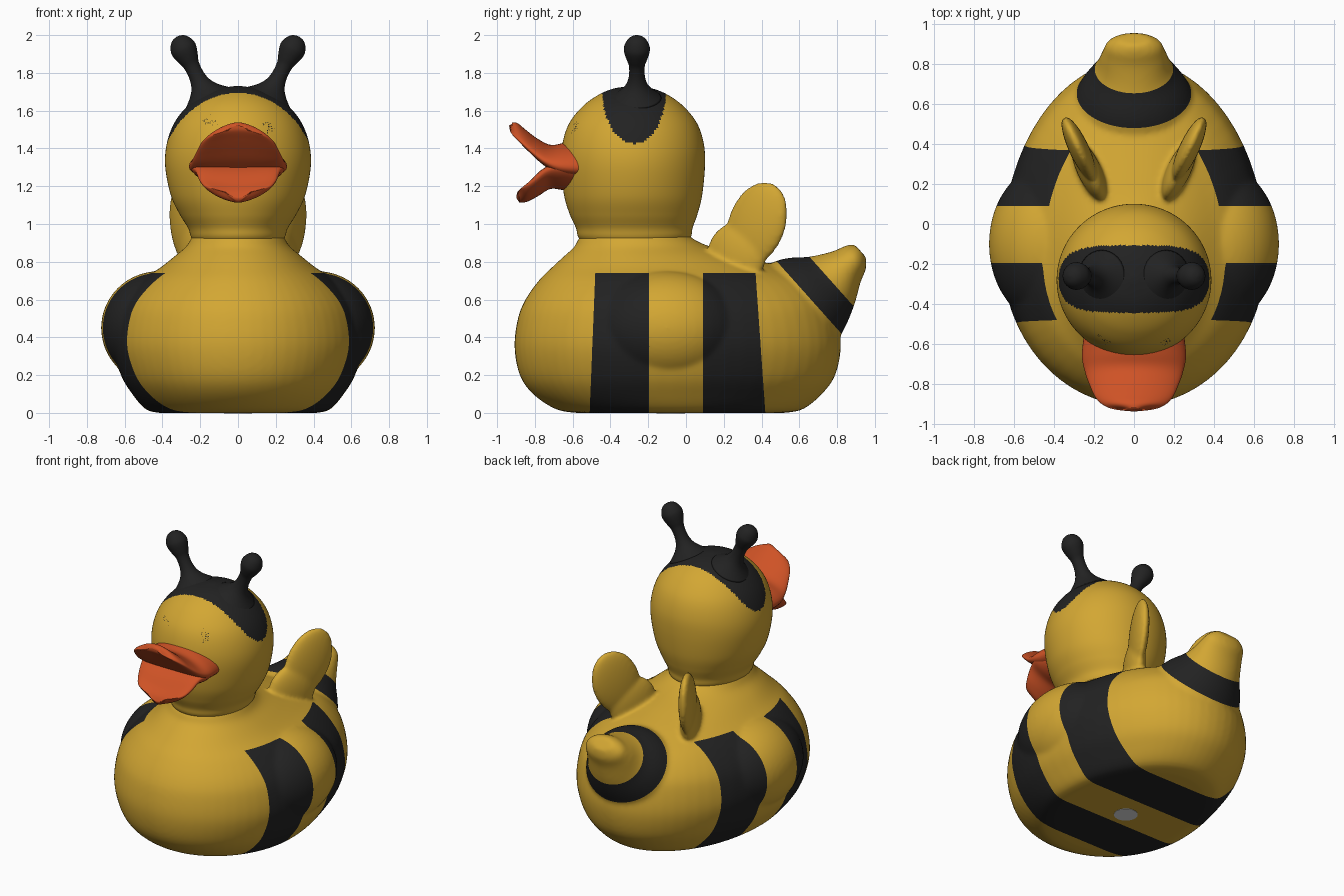
import bpy, bmesh, math
from mathutils import Matrix, Vector
from mathutils.bvhtree import BVHTree

if "Cube" in bpy.data.objects:
    bpy.data.objects.remove(bpy.data.objects["Cube"])


def material(name, rgb):
    m = bpy.data.materials.new(name)
    m.diffuse_color = (*rgb, 1)
    m.use_nodes = True
    m.node_tree.nodes["Principled BSDF"].inputs["Base Color"].default_value = m.diffuse_color
    return m


YELLOW = material("yellow", (0.65, 0.385, 0.033))
BLACK = material("black", (0.016, 0.016, 0.016))
ORANGE = material("orange", (0.62, 0.085, 0.019))
WHITE = material("white", (0.75, 0.75, 0.75))


def spline(rows, steps):
    """Catmull-Rom through rows of numbers."""
    out = []
    for i in range(len(rows) - 1):
        p0, p1 = rows[max(i - 1, 0)], rows[i]
        p2, p3 = rows[i + 1], rows[min(i + 2, len(rows) - 1)]
        for s in range(steps):
            t = s / steps
            out.append([b + 0.5 * t * (c - a + t * (2 * a - 5 * b + 4 * c - d + t * (3 * (b - c) + d - a)))
                        for a, b, c, d in zip(p0, p1, p2, p3)])
    return out + [list(rows[-1])]


def skin(bm, rings):
    """Skin closed rings of points and cap both ends."""
    vs = [[bm.verts.new(p) for p in r] for r in rings]
    n = len(vs[0])
    for a, b in zip(vs, vs[1:]):
        for i in range(n):
            j = (i + 1) % n
            bm.faces.new((a[i], a[j], b[j], b[i]))
    bm.faces.new(vs[0][::-1])
    bm.faces.new(vs[-1])


def egg_loft(bm, rows, n=64, steps=6, mat=Matrix()):
    """Rows: height, half width, front, widest position, back."""
    rings = []
    for z, hw, y0, ym, y1 in spline(rows, steps):
        ring = []
        for i in range(n):
            c, s = math.cos(2 * math.pi * i / n), math.sin(2 * math.pi * i / n)
            ring.append(mat @ Vector((hw * c, ym + s * (y1 - ym if s > 0 else ym - y0), z)))
        rings.append(ring)
    skin(bm, rings)


def ellipsoid(bm, mat):
    bmesh.ops.create_uvsphere(bm, u_segments=48, v_segments=32, radius=1, matrix=mat)


def finish(name, bm, mats):
    bmesh.ops.recalc_face_normals(bm, faces=bm.faces[:])
    me = bpy.data.meshes.new(name)
    bm.to_mesh(me)
    bm.free()
    for m in mats:
        me.materials.append(m)
    for p in me.polygons:
        p.use_smooth = True
    ob = bpy.data.objects.new(name, me)
    bpy.context.collection.objects.link(ob)
    return ob


# Body shell
bm = bmesh.new()
egg_loft(bm, [
    (0.0, 0.42, -0.58, -0.10, 0.52), (0.02, 0.49, -0.69, -0.12, 0.62),
    (0.10, 0.56, -0.81, -0.15, 0.72), (0.20, 0.62, -0.88, -0.15, 0.79),
    (0.35, 0.66, -0.908, -0.15, 0.82), (0.50, 0.645, -0.89, -0.15, 0.80),
    (0.60, 0.60, -0.85, -0.16, 0.76), (0.70, 0.51, -0.78, -0.17, 0.66),
    (0.77, 0.41, -0.71, -0.20, 0.50), (0.83, 0.335, -0.645, -0.24, 0.30),
    (0.88, 0.275, -0.59, -0.28, 0.13), (0.92, 0.25, -0.57, -0.28, 0.04),
    (0.96, 0.23, -0.53, -0.28, 0.0)])
# Upturned tail, lofted along its slanted axis
AX, PERP = Vector((0, 0.75, 0.67)).normalized(), Vector((0, 0.67, -0.75)).normalized()
tail = Matrix((Vector((1, 0, 0)), PERP, AX)).transposed().to_4x4()
egg_loft(bm, [
    (0.60, 0.40, -0.36, -0.02, 0.32), (0.896, 0.285, -0.28, -0.02, 0.235),
    (1.04, 0.195, -0.18, 0.0, 0.17), (1.15, 0.16, -0.12, -0.01, 0.10),
    (1.22, 0.135, -0.097, -0.015, 0.065), (1.26, 0.08, -0.07, -0.025, 0.02)], mat=tail)
# Side bulges and raised wings
for s in (-1, 1):
    ellipsoid(bm, Matrix.Translation((s * 0.42, -0.1, 0.45)) @ Matrix.Diagonal((0.305, 0.40, 0.30, 1)))
    turn = Matrix.Rotation(math.radians(-25 * s), 4, 'Z') @ Matrix.Rotation(math.radians(-24), 4, 'X')
    ellipsoid(bm, Matrix.Translation((s * 0.275, 0.375, 1.0)) @ turn @ Matrix.Diagonal((0.05, 0.165, 0.235, 1)))
    ellipsoid(bm, Matrix.Translation((s * 0.225, 0.27, 0.84)) @ turn @ Matrix.Diagonal((0.06, 0.17, 0.17, 1)))
body = finish("body", bm, [YELLOW, BLACK])
# Fuse the body shells into one soft skin
bpy.context.view_layer.objects.active = body
body.select_set(True)
mod = body.modifiers.new("fuse", 'REMESH')
mod.mode, mod.voxel_size = 'VOXEL', 0.0125
mod = body.modifiers.new("soften", 'SMOOTH')
mod.factor, mod.iterations = 0.5, 10
for m in ("fuse", "soften"):
    bpy.ops.object.modifier_apply(modifier=m)

# Body stripes: cut along the stripe edges, then colour by position
bm = bmesh.new()
bm.from_mesh(body.data)
low = min(v.co.z for v in bm.verts)
for v in bm.verts:
    v.co.z -= low * max(0, 1 - v.co.z / 0.1)
cuts = [((0, -0.51, 0), (0, 1, -0.04)), ((0, -0.195, 0), (0, 1, 0)), ((0, 0.09, 0), (0, 1, 0)),
        ((0, 0.42, 0), (0, 1, 0.07)), ((0, 0, 0.74), (0, 0, 1)), (AX * 0.893, AX), (AX * 1.038, AX)]
for co, no in cuts:
    bmesh.ops.bisect_plane(bm, geom=bm.verts[:] + bm.edges[:] + bm.faces[:], plane_co=co, plane_no=no, dist=0.0005)
for f in bm.faces:
    c = f.calc_center_median()
    front = -0.51 + 0.04 * c.z < c.y < -0.195
    rear = 0.09 < c.y < 0.42 - 0.07 * c.z
    ring = 0.893 < c.dot(AX) < 1.038 and c.dot(PERP) > -0.325 and c.y > 0.3
    f.material_index = int(((front or rear) and c.z < 0.74) or ring)
    f.smooth = True
bm.to_mesh(body.data)
bm.free()

# Head with black cap band
bm = bmesh.new()
egg_loft(bm, [
    (0.88, 0.22, -0.53, -0.28, -0.02), (0.93, 0.248, -0.57, -0.28, 0.025),
    (0.98, 0.265, -0.583, -0.28, 0.035), (1.05, 0.308, -0.615, -0.28, 0.06),
    (1.15, 0.355, -0.645, -0.28, 0.085), (1.30, 0.385, -0.662, -0.28, 0.10),
    (1.42, 0.378, -0.655, -0.28, 0.095), (1.53, 0.34, -0.62, -0.28, 0.06),
    (1.62, 0.272, -0.55, -0.28, -0.01), (1.68, 0.19, -0.47, -0.28, -0.09),
    (1.715, 0.11, -0.39, -0.28, -0.17), (1.73, 0.02, -0.30, -0.28, -0.26)], n=160, steps=10)
for f in bm.faces:
    c = f.calc_center_median()
    f.material_index = int(((c.y + 0.275) / 0.17) ** 2 + ((1.72 - c.z) / 0.295) ** 2 < 1 or c.z > 1.72)
head_surface = BVHTree.FromBMesh(bm)
finish("head", bm, [YELLOW, BLACK])


# Eyes: thin discs laid on the head surface
def eye_disc(name, cx, cz, rx, rz, lift, mat, n=40, rings=6):
    bm = bmesh.new()
    rows = []
    for r in range(rings + 1):
        k = max(r / rings, 0.01)
        row = []
        for i in range(n):
            a = 2 * math.pi * i / n
            hit, normal, _, _ = head_surface.ray_cast(
                Vector((cx + rx * k * math.cos(a), -2, cz + rz * k * math.sin(a))), Vector((0, 1, 0)))
            row.append(hit + normal * lift)
        rows.append(row)
    skin(bm, rows)
    bm.faces.ensure_lookup_table()
    bmesh.ops.delete(bm, geom=[bm.faces[-1]], context='FACES_ONLY')
    ob = finish(name, bm, [mat])
    if ob.data.polygons[0].normal.y > 0:
        ob.data.flip_normals()


for side, s in (("left", 1), ("right", -1)):
    eye_disc(side + "_eye_white", s * 0.152, 1.545, 0.073, 0.088, 0.003, WHITE)
    eye_disc(side + "_pupil", s * 0.153, 1.535, 0.045, 0.057, 0.006, BLACK)


# Beak halves: flat ovals swept along a curve; rows are y, z, half width, half thickness
def beak(name, rows, arch, n=40):
    pts = spline(rows, 6)
    rings = []
    for k, (y, z, hw, t) in enumerate(pts):
        a, b = pts[max(k - 1, 0)], pts[min(k + 1, len(pts) - 1)]
        d = Vector((b[0] - a[0], b[1] - a[1])).normalized()
        ring = []
        for i in range(n):
            c, s = math.cos(2 * math.pi * i / n), math.sin(2 * math.pi * i / n)
            ring.append((hw * c, y + d.y * t * s, z - d.x * t * s + arch * c * c))
        rings.append(ring)
    bm = bmesh.new()
    skin(bm, rings)
    finish(name, bm, [ORANGE])


beak("upper_beak", [(-0.55, 1.34, 0.25, 0.10), (-0.66, 1.345, 0.26, 0.085), (-0.74, 1.37, 0.245, 0.055),
                    (-0.81, 1.42, 0.22, 0.04), (-0.87, 1.474, 0.19, 0.033), (-0.91, 1.513, 0.14, 0.028),
                    (-0.928, 1.53, 0.06, 0.012)], -0.04)
beak("lower_beak", [(-0.55, 1.25, 0.22, 0.09), (-0.66, 1.255, 0.25, 0.075), (-0.74, 1.235, 0.225, 0.055),
                    (-0.81, 1.18, 0.20, 0.042), (-0.86, 1.145, 0.16, 0.033), (-0.89, 1.125, 0.07, 0.015)], 0.045)

# Antennae with ball tips
axis = Vector((0.44, 0, 0.898)).normalized()
lean = Vector((0, 0, 1)).rotation_difference(axis).to_matrix().to_4x4()
profile = [(-0.02, 0.13), (0.02, 0.085), (0.06, 0.056), (0.11, 0.042), (0.17, 0.042), (0.21, 0.055),
           (0.25, 0.067), (0.28, 0.068), (0.315, 0.053), (0.335, 0.032), (0.343, 0.006)]
for side, s in (("left", 1), ("right", -1)):
    bm = bmesh.new()
    mat = Matrix.Diagonal((s, 1, 1, 1)) @ Matrix.Translation((0.17, -0.26, 1.685)) @ lean
    egg_loft(bm, [(d, r, -r, 0, r) for d, r in profile], n=32, steps=4, mat=mat)
    finish(side + "_antenna", bm, [BLACK])

# Pale round plug under the base
bm = bmesh.new()
bmesh.ops.create_cone(bm, cap_ends=True, segments=32, radius1=0.075, radius2=0.075, depth=0.006,
                      matrix=Matrix.Translation((0, -0.08, 0.001)))
plug = finish("base_plug", bm, [WHITE])
for p in plug.data.polygons:
    p.use_smooth = False
